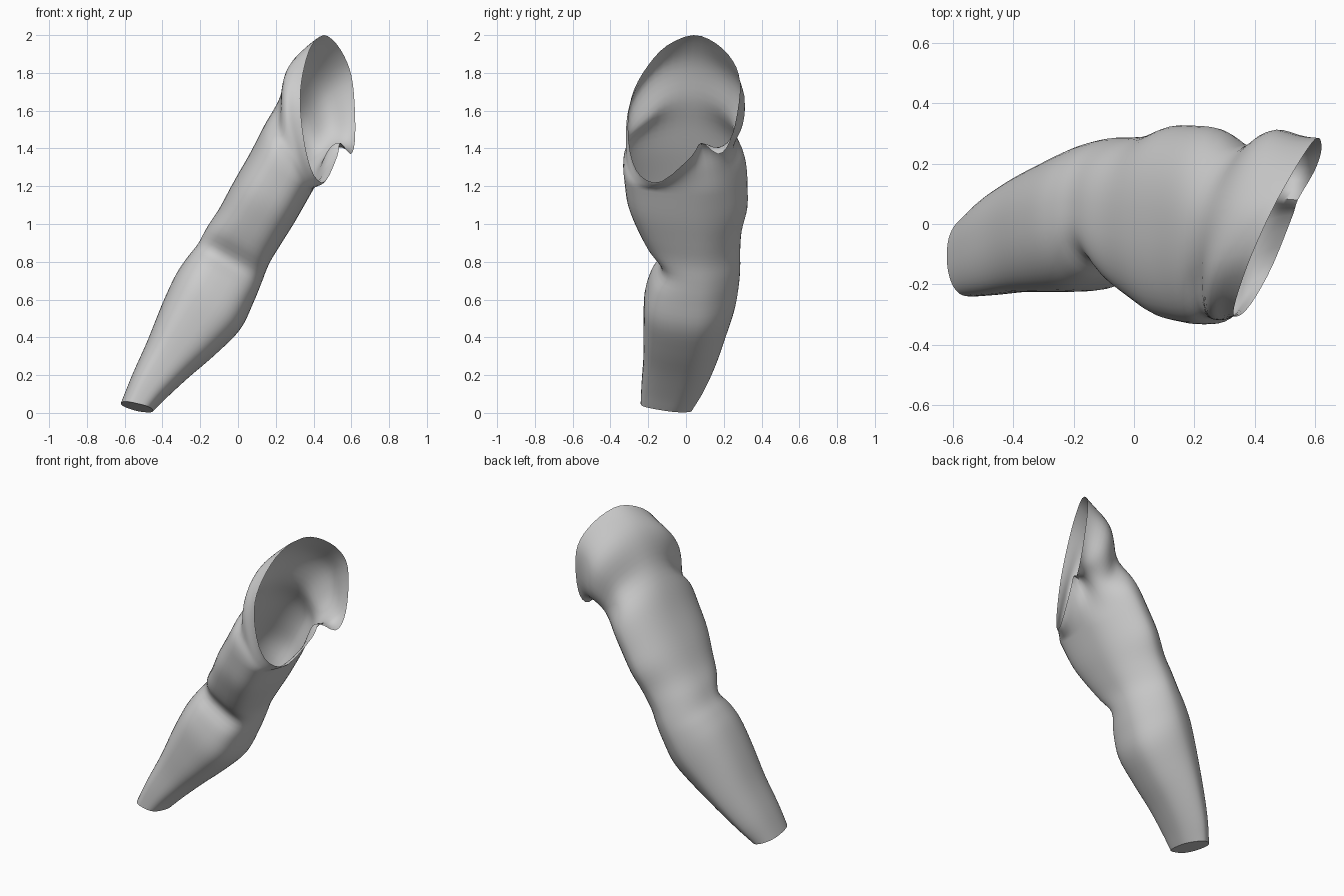
import bpy, bmesh, math
from mathutils import Vector

cube = bpy.data.objects.get("Cube")
if cube:
    bpy.data.objects.remove(cube, do_unlink=True)

N = 48       # points around the arm
STEPS = 4    # slices between sections


def spline(a, b, c, d, s):
    """Catmull-Rom point between b and c."""
    return 0.5 * (2 * b + (c - a) * s + (2 * a - 5 * b + 4 * c - d) * s * s
                  + (3 * b - a - 3 * c + d) * s ** 3)


def around(values, i):
    """Value at point i of a closed list of evenly spread keys."""
    f = i * len(values) / N
    k = int(f)
    return spline(*[values[(k + o) % len(values)] for o in (-1, 0, 1, 2)], f - k)


def section(lx, lz, rx, rz, front, mid, back):
    """Tilted oval, fuller at the inner front and leaner at the inner back."""
    ring = []
    for i in range(N):
        t = math.tau * i / N
        c, w = math.cos(t), math.sin(t)
        power = .89 + w * (.2 + .16 * c)
        c = math.copysign(abs(c) ** power, c)
        w = math.copysign(abs(w) ** power, w)
        u = (1 + c) / 2
        y = mid + w * (back - mid if w > 0 else mid - front)
        ring.append(Vector((lx + (rx - lx) * u, y, lz + (rz - lz) * u - .02 * w)))
    return ring


# Sections, wrist to upper arm: outer x z, inner x z, front y, middle y, back y
arm = [
    (-.62, .05, -.45, .01, -.24, -.105, .03),
    (-.56, .20, -.38, .08, -.235, -.07, .095),
    (-.48, .38, -.26, .19, -.225, -.03, .16),
    (-.40, .58, -.12, .31, -.225, 0, .215),
    (-.33, .73, .01, .44, -.22, .02, .26),
    (-.27, .82, .08, .58, -.185, .03, .28),
    (-.215, .89, .125, .69, -.135, .035, .287),
    (-.165, .98, .165, .79, -.205, .03, .287),
    (-.10, 1.08, .225, .89, -.26, .02, .295),
    (-.03, 1.21, .30, 1.01, -.31, .005, .325),
    (.05, 1.35, .38, 1.15, -.33, 0, .325),
]
keys = [Vector(r) for r in arm]
keys = [2 * keys[0] - keys[1]] + keys + [2 * keys[-1] - keys[-2]]
rings = []
for k in range(1, len(keys) - 2):
    for j in range(STEPS):
        rings.append(section(*spline(*keys[k - 1:k + 3], j / STEPS)))
rings.append(section(*arm[-1]))

# Shoulder rim on a slanted plane: y, z, rise of the skin at the rim
rim = [(.03, 1.36, .8), (.08, 1.43, -.1), (.17, 1.37, -1.2), (.23, 1.43, -.8),
       (.27, 1.58, 0), (.285, 1.75, .3), (.25, 1.86, .4), (.16, 1.955, .5),
       (.04, 2.0, .5), (-.1, 1.945, .5), (-.2, 1.84, .6), (-.275, 1.71, .7),
       (-.305, 1.57, .8), (-.295, 1.38, .9), (-.24, 1.255, .9), (-.13, 1.225, .9)]
rim = [Vector(p) for p in rim]
edge, lean = [], []
for i in range(N):
    p = around(rim, i)
    edge.append(Vector((.48 + .5 * p.x + .12 * (1.62 - p.y), p.x, p.y)))
    lean.append(Vector((.8, 0, p.z)))

# Depth of the crease under the shoulder cap, from the armpit round the back
crease = [0, 0, .045, .04, .015, .05, .01, 0]

# Shoulder skin sweeps to the rim, creased under the cap and full over it
base, before = rings[-1], rings[-2]
centre = sum(base, Vector()) / N
SHOULDER = 20
for j in range(1, SHOULDER + 1):
    s = j / SHOULDER
    wave = .5 * math.exp(-((s - .72) / .14) ** 2) - math.exp(-((s - .42) / .14) ** 2)
    ring = []
    for i, (a, b, prev, out) in enumerate(zip(base, edge, before, lean)):
        d = (b - a).length
        t0 = (a - prev).normalized() * d * 1.1
        t1 = out * d * .9
        ring.append(a * (2 * s ** 3 - 3 * s * s + 1) + t0 * (s ** 3 - 2 * s * s + s)
                    + b * (3 * s * s - 2 * s ** 3) + t1 * (s ** 3 - s * s)
                    + (a - centre).normalized() * wave * around(crease, i))
    rings.append(ring)

# Skin the sections, close the wrist, leave the shoulder open
bm = bmesh.new()
loops = [[bm.verts.new(p) for p in ring] for ring in rings]
for a, b in zip(loops, loops[1:]):
    for i in range(N):
        n = (i + 1) % N
        bm.faces.new((a[i], a[n], b[n], b[i]))
bm.faces.new(loops[0][::-1])
bmesh.ops.recalc_face_normals(bm, faces=bm.faces)
if sum(f.normal.x * f.calc_area() for f in bm.faces) > 0:
    bmesh.ops.reverse_faces(bm, faces=bm.faces)
mesh = bpy.data.meshes.new("arm")
bm.to_mesh(mesh)
bm.free()
obj = bpy.data.objects.new("arm", mesh)
bpy.context.collection.objects.link(obj)

# Plain grey skin
mat = bpy.data.materials.new("plain_grey")
mat.use_nodes = True
grey = (.6, .6, .6, 1)
mat.diffuse_color = grey
mat.node_tree.nodes["Principled BSDF"].inputs["Base Color"].default_value = grey
mesh.materials.append(mat)

bpy.context.view_layer.objects.active = obj
obj.select_set(True)
bpy.ops.object.shade_smooth_by_angle(angle=math.radians(50))
